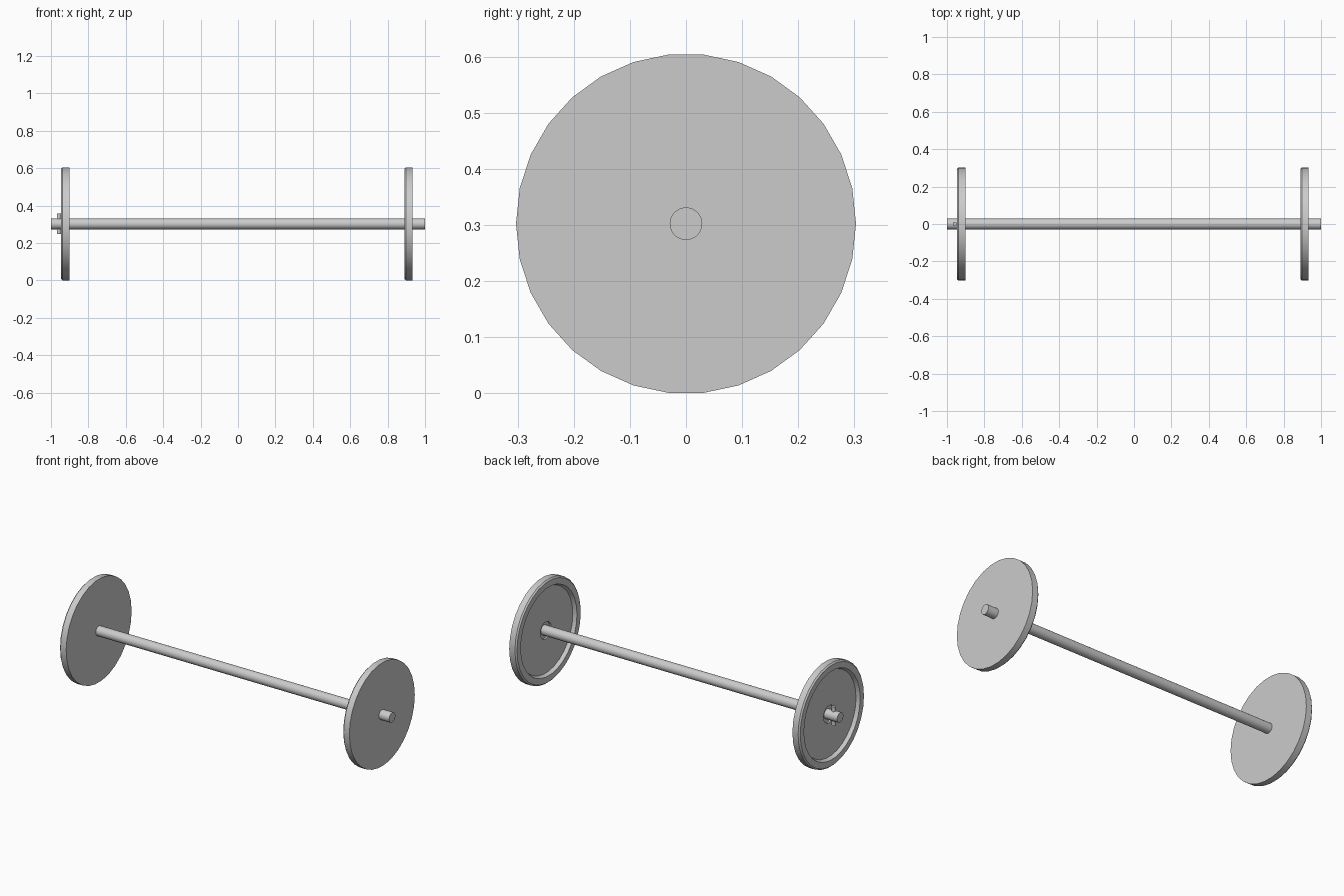
import bpy, bmesh
from math import cos, sin, tau

cube = bpy.data.objects.get("Cube")
if cube:
    bpy.data.objects.remove(cube, do_unlink=True)

AXLE_Z = 0.302
WHEEL_R = 0.303

# Single plain grey
grey = bpy.data.materials.new("plain grey")
grey.use_nodes = True
color = (0.6, 0.6, 0.6, 1)
grey.diffuse_color = color
grey.node_tree.nodes["Principled BSDF"].inputs["Base Color"].default_value = color


def lathe(name, profile, sides, location):
    """Spin (x, radius) points about the x axis; both ends close on the axis."""
    bm = bmesh.new()
    rings = [[bm.verts.new((x, r * cos(tau * i / sides), r * sin(tau * i / sides)))
              for i in range(sides)] for x, r in profile]
    for a, b in zip(rings, rings[1:]):
        for i in range(sides):
            j = (i + 1) % sides
            bm.faces.new((a[i], a[j], b[j], b[i]))
    bm.faces.new(rings[0])
    bm.faces.new(rings[-1])
    bmesh.ops.recalc_face_normals(bm, faces=bm.faces)
    mesh = bpy.data.meshes.new(name)
    bm.to_mesh(mesh)
    bm.free()
    obj = bpy.data.objects.new(name, mesh)
    bpy.context.collection.objects.link(obj)
    obj.location = location
    mesh.materials.append(grey)
    bpy.ops.object.select_all(action="DESELECT")
    obj.select_set(True)
    bpy.context.view_layer.objects.active = obj
    bpy.ops.object.shade_smooth_by_angle()
    return obj


# Axle running the full width
lathe("axle", [(-1, 0.029), (1, 0.029)], 32, (0, 0, AXLE_Z))

# Wheels: flat on the +x side, dished with a shallow hub recess on the -x side
wheel_profile = [
    (0.045, WHEEL_R),
    (0.008, WHEEL_R),
    (0, WHEEL_R - 0.008),
    (0, 0.26),
    (0.02, 0.25),
    (0.02, 0.05),
    (0.032, 0.05),
]
for name, x in (("right_wheel", -0.947), ("left_wheel", 0.889)):
    lathe(name, wheel_profile, 30, (x, 0, AXLE_Z))

# Retaining pin standing upright through the axle beside the right wheel
pin = lathe("retaining_pin", [(-0.055, 0.011), (0.055, 0.011)], 16,
            (-0.958, 0, AXLE_Z))
pin.rotation_euler.y = tau / 4
